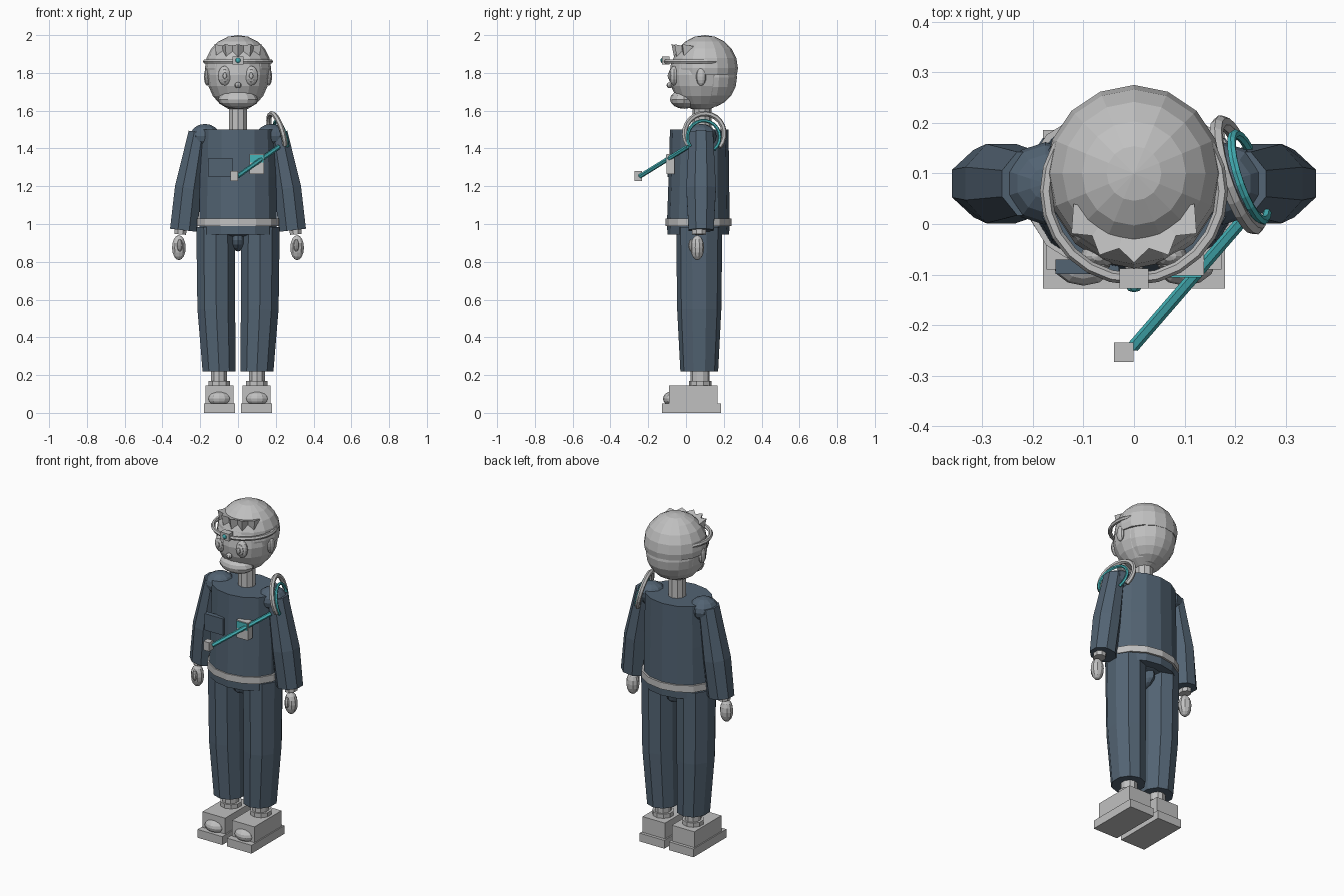
import bpy, bmesh, math
from mathutils import Vector, Matrix

if "Cube" in bpy.data.objects:
    bpy.data.objects.remove(bpy.data.objects["Cube"])


def material(name, rgb):
    m = bpy.data.materials.new(name)
    m.diffuse_color = (*rgb, 1)
    m.use_nodes = True
    m.node_tree.nodes["Principled BSDF"].inputs["Base Color"].default_value = m.diffuse_color
    return m


GREY = material("light grey", (0.53, 0.53, 0.53))
SUIT = material("slate blue", (0.085, 0.125, 0.17))
TEAL = material("teal", (0.06, 0.46, 0.49))


def finish(name, bm, mat):
    bmesh.ops.recalc_face_normals(bm, faces=bm.faces[:])
    me = bpy.data.meshes.new(name)
    bm.to_mesh(me)
    bm.free()
    me.materials.append(mat)
    ob = bpy.data.objects.new(name, me)
    bpy.context.collection.objects.link(ob)
    return ob


def ball(name, c, r, mat, seg=12, rings=8, keep_above=None):
    """Faceted ellipsoid, optionally cut flat at a height."""
    bm = bmesh.new()
    bmesh.ops.create_uvsphere(bm, u_segments=seg, v_segments=rings, radius=1)
    bm.transform(Matrix.Translation(c) @ Matrix.Diagonal((*r, 1)))
    if keep_above is not None:
        cut = bmesh.ops.bisect_plane(bm, geom=bm.verts[:] + bm.edges[:] + bm.faces[:],
                                     plane_co=(0, 0, keep_above), plane_no=(0, 0, 1), clear_inner=True)
        edges = [e for e in cut["geom_cut"] if isinstance(e, bmesh.types.BMEdge)]
        bmesh.ops.contextual_create(bm, geom=edges)
    return finish(name, bm, mat)


def box(name, lo, hi, mat):
    bm = bmesh.new()
    bmesh.ops.create_cube(bm, size=1)
    lo, hi = Vector(lo), Vector(hi)
    bm.transform(Matrix.Translation((lo + hi) / 2) @ Matrix.Diagonal((*(hi - lo), 1)))
    return finish(name, bm, mat)


def loft(name, sections, mat, seg=12, level=True):
    """Closed skin through elliptical sections: (centre, side radius, depth radius)."""
    bm = bmesh.new()
    rings = []
    for i, (c, a, b) in enumerate(sections):
        side = Vector((1, 0, 0))
        if not level:
            p, q = sections[max(i - 1, 0)][0], sections[min(i + 1, len(sections) - 1)][0]
            side = Vector((0, 1, 0)).cross(Vector(q) - Vector(p)).normalized()
        ring = []
        for k in range(seg):
            t = 2 * math.pi * (k + 0.5) / seg
            ring.append(bm.verts.new(Vector(c) + side * a * math.cos(t) + Vector((0, b * math.sin(t), 0))))
        rings.append(ring)
    for r, s in zip(rings, rings[1:]):
        for k in range(seg):
            n = (k + 1) % seg
            bm.faces.new((r[k], r[n], s[n], s[k]))
    bm.faces.new(rings[0])
    bm.faces.new(rings[-1])
    return finish(name, bm, mat)


def tube(name, pts, radius, mat, closed=False):
    """Round tube along a path."""
    cu = bpy.data.curves.new(name, 'CURVE')
    cu.dimensions = '3D'
    cu.bevel_depth = radius
    cu.bevel_resolution = 1
    cu.use_fill_caps = True
    sp = cu.splines.new('POLY')
    sp.points.add(len(pts) - 1)
    for p, co in zip(sp.points, pts):
        p.co = (*co, 1)
    sp.use_cyclic_u = closed
    sp.use_smooth = False
    cu.materials.append(mat)
    ob = bpy.data.objects.new(name, cu)
    bpy.context.collection.objects.link(ob)
    return ob


def arc(c, u, v, r, a0, a1, n):
    c, u, v = Vector(c), Vector(u).normalized(), Vector(v).normalized()
    angles = [math.radians(a0 + (a1 - a0) * i / n) for i in range(n + 1)]
    return [c + r * (u * math.cos(a) + v * math.sin(a)) for a in angles]


# Head, hair and neck
ball("head", (0, 0.08, 1.79), (0.165, 0.168, 0.19), GREY, 16, 10)
ball("hair_cap", (0, 0.1, 1.825), (0.175, 0.175, 0.175), GREY, 16, 10, 1.79)
ball("back_hair", (0, 0.115, 1.775), (0.155, 0.155, 0.16), GREY, 16, 10)
loft("neck", [((0, 0.085, 1.48), 0.05, 0.05), ((0, 0.085, 1.64), 0.05, 0.05)], GREY, 10)
ball("muzzle", (0, -0.01, 1.66), (0.105, 0.075, 0.05), GREY)
ball("nose", (0, -0.085, 1.735), (0.018, 0.018, 0.016), GREY, 8, 6)

# Eyes, ears, brows
for s, side in ((-1, "left"), (1, "right")):
    ball(side + "_eye", (s * 0.07, -0.063, 1.785), (0.036, 0.025, 0.052), GREY)
    ball(side + "_iris", (s * 0.07, -0.081, 1.785), (0.024, 0.012, 0.034), GREY, 10, 6)
    ball(side + "_pupil", (s * 0.07, -0.09, 1.785), (0.012, 0.007, 0.018), GREY, 8, 6)
    ball(side + "_ear", (s * 0.163, 0.08, 1.78), (0.018, 0.027, 0.048), GREY, 10, 8)

# Headband with lamp
tube("headband", arc((0, 0.065, 1.86), (1, 0, 0), (0, 1, 0), 0.174, 0, 345, 23), 0.012, GREY, True)
box("headlamp", (-0.029, -0.128, 1.845), (0.029, -0.088, 1.888), GREY)
ball("lamp_lens", (0, -0.125, 1.866), (0.016, 0.01, 0.014), TEAL, 8, 6)

# Fringe of downward-pointing hair spikes
for i in range(5):
    a = math.radians(-90 + (i - 2) * 25)
    bm = bmesh.new()
    bmesh.ops.create_cone(bm, cap_ends=True, segments=4, radius1=0.042, radius2=0, depth=0.085)
    spot = Matrix.Translation((0.132 * math.cos(a), 0.085 + 0.132 * math.sin(a), 1.9))
    bm.transform(spot @ Matrix.Rotation(a, 4, 'Z') @ Matrix.Rotation(math.radians(165), 4, 'Y'))
    finish("hair_spike_%d" % (i + 1), bm, GREY)

# Jacket, belt and pelvis
loft("jacket", [((0, 0.065, 0.945), 0.21, 0.163), ((0, 0.065, 1.0), 0.21, 0.166),
                ((0, 0.068, 1.25), 0.207, 0.16), ((0, 0.07, 1.5), 0.2, 0.155)], SUIT, 14)
loft("belt", [((0, 0.067, 0.99), 0.222, 0.175), ((0, 0.067, 1.03), 0.222, 0.175)], GREY, 14)
ball("pelvis", (0, 0.07, 0.95), (0.12, 0.11, 0.02), SUIT)
ball("crotch", (0, 0.07, 0.915), (0.04, 0.1, 0.06), SUIT)

# Chest pocket and display badge
box("pocket", (-0.155, -0.099, 1.25), (-0.03, -0.07, 1.35), SUIT)
box("badge", (0.06, -0.102, 1.265), (0.138, -0.06, 1.37), GREY)
box("badge_screen", (0.064, -0.106, 1.325), (0.134, -0.1, 1.366), TEAL)

# Limbs
for s, side in ((-1, "left"), (1, "right")):
    ball(side + "_shoulder", (s * 0.175, 0.08, 1.465), (0.082, 0.082, 0.065), SUIT, 10, 8)
    loft(side + "_sleeve", [((s * 0.21, 0.08, 1.485), 0.056, 0.068), ((s * 0.263, 0.08, 1.19), 0.077, 0.085),
                            ((s * 0.288, 0.08, 0.967), 0.078, 0.072)], SUIT, 8, level=False)
    loft(side + "_wrist", [((s * 0.303, 0.07, 0.985), 0.034, 0.04), ((s * 0.306, 0.07, 0.945), 0.034, 0.04)],
         GREY, 8, level=False)
    ball(side + "_hand", (s * 0.313, 0.06, 0.875), (0.038, 0.036, 0.066), GREY, 10, 8)
    ball(side + "_thumb", (s * 0.308, 0.027, 0.887), (0.015, 0.014, 0.033), GREY, 8, 6)

    loft(side + "_trouser", [((s * 0.118, 0.07, 0.985), 0.108, 0.122), ((s * 0.115, 0.07, 0.55), 0.105, 0.117),
                             ((s * 0.1, 0.07, 0.22), 0.092, 0.1)], SUIT, 10)
    loft(side + "_ankle", [((s * 0.1, 0.075, 0.13), 0.045, 0.05), ((s * 0.1, 0.075, 0.24), 0.045, 0.05)], GREY, 10)
    loft(side + "_sock_cuff", [((s * 0.1, 0.075, 0.13), 0.06, 0.06), ((s * 0.1, 0.075, 0.17), 0.06, 0.06)], GREY, 10)
    x0, x1 = sorted((s * 0.023, s * 0.173))
    box(side + "_shoe", (x0, -0.09, 0.03), (x1, 0.168, 0.145), GREY)
    x0, x1 = sorted((s * 0.015, s * 0.18))
    box(side + "_sole", (x0, -0.128, 0), (x1, 0.186, 0.05), GREY)
    ball(side + "_toe_cap", (s * 0.1, -0.075, 0.075), (0.062, 0.047, 0.038), GREY)

# Coiled hose over one shoulder, with teal line and nozzle
u, v = (-0.3, 0.95, 0), (-0.25, 0, 0.97)
tube("hose_coil", arc((0.206, 0.097, 1.478), u, v, 0.11, -42, 215, 16), 0.014, GREY)
tube("teal_coil", arc((0.228, 0.093, 1.46), u, v, 0.09, -50, 215, 16), 0.009, TEAL)
tube("teal_line", [(-0.002, -0.243, 1.253), (0.215, 0.008, 1.408)], 0.012, TEAL)
box("nozzle", (-0.04, -0.273, 1.227), (-0.001, -0.234, 1.28), GREY)
